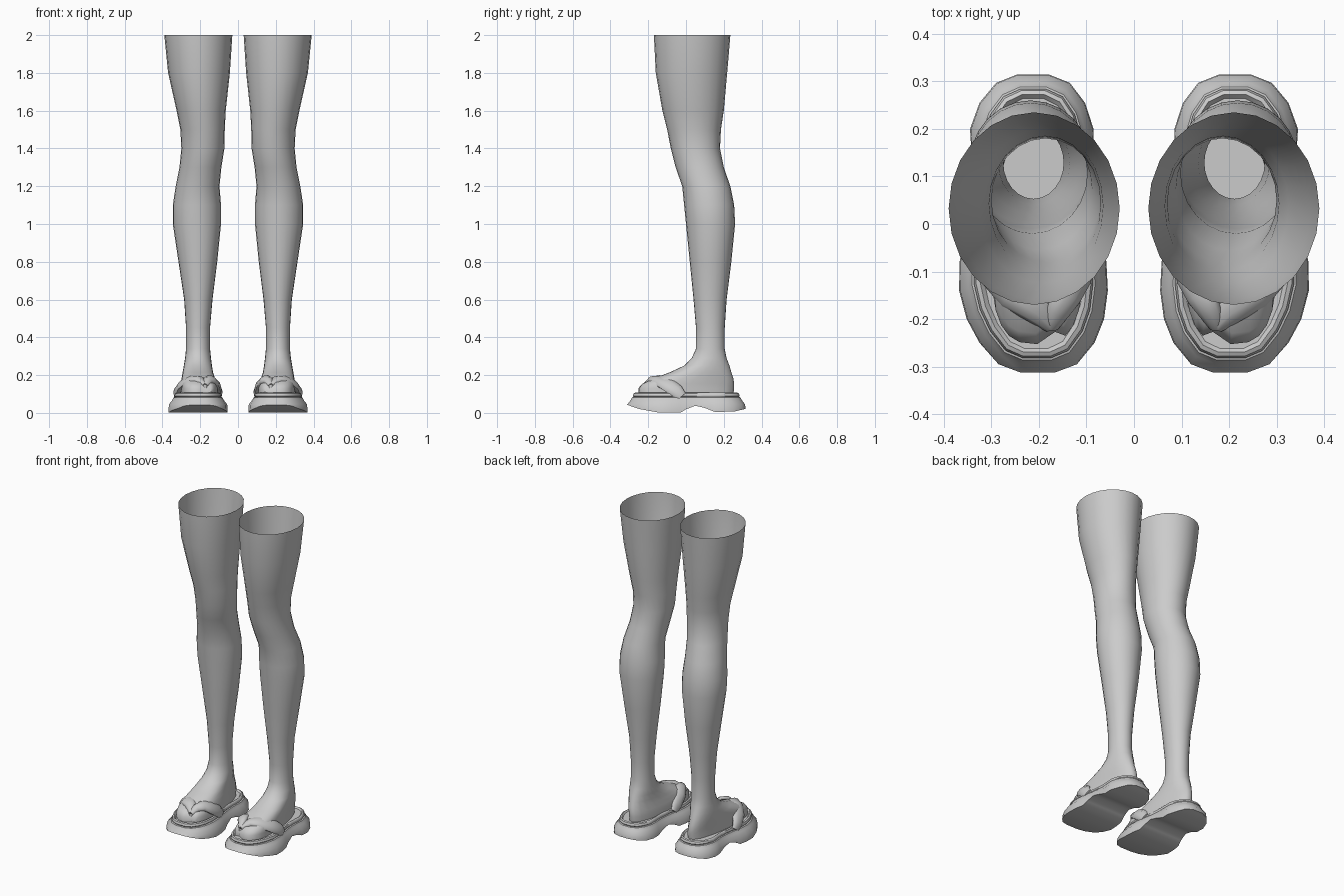
import bpy, bmesh, math
from mathutils import Vector

if "Cube" in bpy.data.objects:
    bpy.data.objects.remove(bpy.data.objects["Cube"])

grey = bpy.data.materials.new("soft grey")
grey.diffuse_color = (0.6, 0.6, 0.6, 1)
grey.use_nodes = True
grey.node_tree.nodes["Principled BSDF"].inputs["Base Color"].default_value = grey.diffuse_color


def finish(name, bm, angle=50):
    """Turn a bmesh into a smooth object mirrored to the other side."""
    bmesh.ops.recalc_face_normals(bm, faces=bm.faces)
    me = bpy.data.meshes.new(name)
    bm.to_mesh(me)
    bm.free()
    me.materials.append(grey)
    ob = bpy.data.objects.new(name, me)
    bpy.context.collection.objects.link(ob)
    bpy.ops.object.select_all(action='DESELECT')
    ob.select_set(True)
    bpy.context.view_layer.objects.active = ob
    bpy.ops.object.shade_smooth_by_angle(angle=math.radians(angle))
    m = ob.modifiers.new("other side", 'MIRROR')
    m.use_mirror_merge = False
    return ob


def bridge(bm, rings):
    """Skin consecutive closed rings of points."""
    vs = [[bm.verts.new(p) for p in r] for r in rings]
    n = len(vs[0])
    for a, b in zip(vs, vs[1:]):
        for i in range(n):
            j = (i + 1) % n
            bm.faces.new((a[i], a[j], b[j], b[i]))
    return vs


def lerp(table, t):
    for (a, va), (b, vb) in zip(table, table[1:]):
        if t <= b:
            return va + (vb - va) * max(0, (t - a) / (b - a))
    return table[-1][1]


# Leg and foot: z, inner x, outer x, front y, back y
sections = [
    (2.0, .03, .39, -.17, .235), (1.8, .043, .37, -.16, .218), (1.6, .065, .325, -.125, .20),
    (1.5, .07, .305, -.10, .185), (1.4, .072, .30, -.08, .18), (1.3, .088, .31, -.055, .20),
    (1.2, .098, .33, -.02, .235), (1.1, .09, .345, -.01, .255), (1.0, .09, .345, 0, .26),
    (.8, .11, .315, .02, .24), (.6, .135, .285, .04, .215), (.45, .148, .275, .053, .205),
    (.34, .148, .275, .053, .205), (.29, .143, .28, .03, .215), (.25, .138, .287, -.01, .23),
    (.215, .132, .293, -.085, .24), (.185, .122, .298, -.165, .25),
    (.155, .112, .30, -.23, .255), (.13, .107, .30, -.253, .255), (.09, .107, .30, -.25, .25)]
N = 24
rings = []
for z, x0, x1, y0, y1 in sections:
    foot = max(0, min(1, (.28 - z) / .12))
    cx, cy = (x0 + x1) / 2, (y0 + y1) / 2 - foot * .07
    ring = []
    for i in range(N):
        a = math.tau * i / N
        c, s = math.cos(a), math.sin(a)
        # squarer toes, slimmer heel
        e = 1 - .3 * foot if s < 0 else 1
        x = cx + (x1 - x0) / 2 * math.copysign(abs(c) ** e, c)
        y = cy + ((y1 - cy) if s > 0 else (cy - y0)) * math.copysign(abs(s) ** e, s)
        if s > 0:
            x = cx + (x - cx) * (1 - .12 * foot * s)
        # cleft beside the big toe
        if s < 0 and z < .18:
            y += .03 * math.exp(-((x - .174) / .014) ** 2)
        ring.append((x, y, z))
    rings.append(ring)
bm = bmesh.new()
bridge(bm, rings)
finish("leg", bm, 70)

# Sandal sole: y, inner x, outer x of the outline
outline = [(-.312, .165, .24), (-.295, .12, .285), (-.25, .083, .325), (-.2, .063, .352),
           (-.14, .055, .368), (-.08, .058, .367), (-.03, .068, .357), (0, .075, .35),
           (.05, .083, .342), (.1, .087, .338), (.15, .086, .342), (.2, .085, .345),
           (.255, .103, .325), (.297, .135, .29), (.315, .18, .245)]
under = [(-.312, .042), (-.25, .02), (-.14, 0), (-.03, 0), (0, .018), (.05, .037),
         (.1, .025), (.15, .005), (.25, .005), (.315, .02)]


def sole_ring(height, inset):
    def pt(x, y):
        z = lerp(under, y) + .001 if height is None else height
        return (.211 + (x - .211) * (1 - inset / .15), y * (1 - inset / .31), z)
    return [pt(x1, y) for y, x0, x1 in outline] + [pt(x0, y) for y, x0, x1 in reversed(outline)]


bm = bmesh.new()
layers = [(None, 0), (.045, .002), (.066, .018), (.082, .026), (.084, .034),
          (.09, .03), (.103, .034), (.107, .042), (.098, .05)]
vs = bridge(bm, [sole_ring(h, i) for h, i in layers])
for cap in (vs[0], vs[-1]):
    for i in range(len(outline) - 1):
        bm.faces.new((cap[i], cap[i + 1], cap[-2 - i], cap[-1 - i]))
finish("sandal_sole", bm, 45)


def strap(name, path):
    """Padded band following a path over the forefoot."""
    pts = [Vector(p[:3]) for p in path]
    bands = []
    for i, p in enumerate(pts):
        t = (pts[min(i + 1, len(pts) - 1)] - pts[max(i - 1, 0)]).normalized()
        n = p - Vector((.205, p.y, .07))
        n = (n - t * n.dot(t)).normalized()
        side = t.cross(n)
        w, h = path[i][3:]
        bands.append([p + side * w * math.cos(math.tau * k / 10) + n * h * math.sin(math.tau * k / 10)
                      for k in range(10)])
    bm = bmesh.new()
    v = bridge(bm, bands)
    bm.faces.new(v[0])
    bm.faces.new(v[-1])
    finish(name, bm, 60)


# Thong straps meeting at the toe post: x, y, z, half width, half thickness
strap("outer_strap", [(.325, -.025, .085, .03, .012), (.323, -.05, .115, .038, .018),
                      (.295, -.095, .15, .046, .022), (.25, -.14, .172, .046, .024),
                      (.205, -.175, .173, .036, .022), (.174, -.215, .145, .016, .014)])
strap("inner_strap", [(.1, -.025, .085, .03, .012), (.103, -.055, .12, .038, .018),
                      (.12, -.105, .155, .042, .022), (.142, -.15, .175, .036, .022),
                      (.16, -.185, .17, .026, .02), (.174, -.215, .145, .016, .014)])

# Toe post
bm = bmesh.new()
bridge(bm, [[(.174 + .011 * math.cos(math.tau * k / 8), -.218 + .011 * math.sin(math.tau * k / 8), z)
             for k in range(8)] for z in (.09, .15)])
finish("toe_post", bm)
